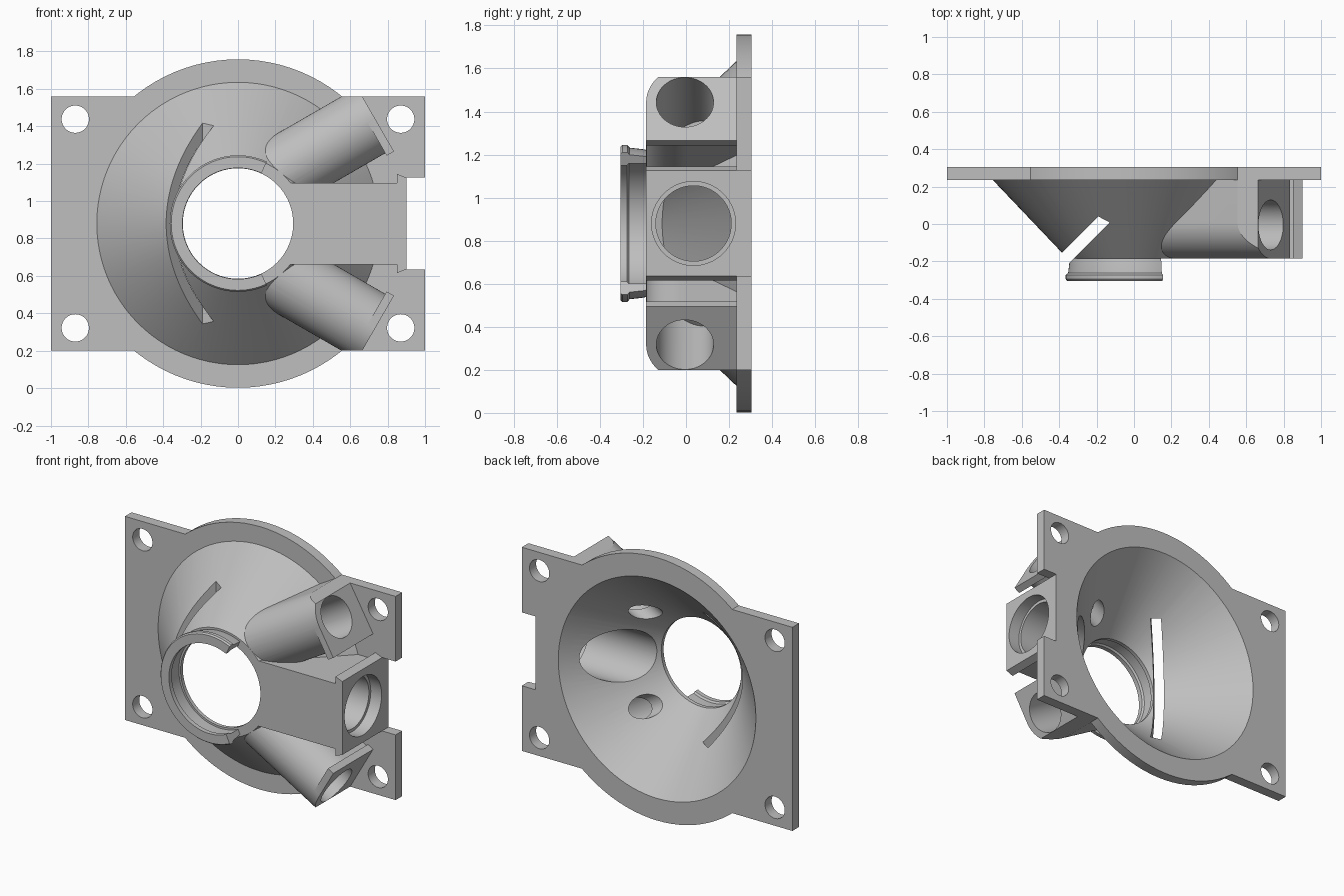
import bpy, bmesh, math
from mathutils import Vector

cube = bpy.data.objects.get("Cube")
if cube:
    bpy.data.objects.remove(cube)

CENTRE = Vector((0, 0, 0.88))
SEGMENTS = 96

grey = bpy.data.materials.new("plain grey")
grey.use_nodes = True
grey.diffuse_color = (0.52, 0.52, 0.52, 1)
grey.node_tree.nodes["Principled BSDF"].inputs["Base Color"].default_value = grey.diffuse_color


def finish(bm, name):
    bmesh.ops.recalc_face_normals(bm, faces=bm.faces)
    mesh = bpy.data.meshes.new(name)
    bm.to_mesh(mesh)
    bm.free()
    obj = bpy.data.objects.new(name, mesh)
    bpy.context.collection.objects.link(obj)
    mesh.materials.append(grey)
    return obj


def prism(name, points, start, end, u, v, w):
    """Polygon in the u/v plane, extruded along w, measured from the centre."""
    u, v, w = Vector(u), Vector(v), Vector(w)
    bm = bmesh.new()
    ends = [[bm.verts.new(CENTRE + u * a + v * b + w * d) for a, b in points]
            for d in (start, end)]
    for ring in ends:
        bm.faces.new(ring)
    for i in range(len(points)):
        j = (i + 1) % len(points)
        bm.faces.new((ends[0][i], ends[0][j], ends[1][j], ends[1][i]))
    return finish(bm, name)


def front_prism(name, points, start, end):
    return prism(name, points, start, end, (1, 0, 0), (0, 0, 1), (0, 1, 0))


def circle(radius, x=0, y=0, count=SEGMENTS):
    return [(x + radius * math.cos(math.tau * i / count),
             y + radius * math.sin(math.tau * i / count)) for i in range(count)]


def lathe(name, profile, first=0, last=360):
    """Turn (radius, y) points about the main axis; a part turn closes its profile."""
    full = last - first == 360
    steps = SEGMENTS if full else 64
    bm = bmesh.new()
    rings = []
    for i in range(steps if full else steps + 1):
        a = math.radians(first + (last - first) * i / steps)
        rings.append([bm.verts.new(CENTRE + Vector((r * math.cos(a), y, r * math.sin(a))))
                      for r, y in profile])
    n = len(profile)
    for i in range(steps):
        here, there = rings[i], rings[(i + 1) % len(rings)]
        for k in range(n - 1 if full else n):
            m = (k + 1) % n
            bm.faces.new((here[k], here[m], there[m], there[k]))
    if full:
        bm.faces.new([ring[0] for ring in rings])
        bm.faces.new([ring[-1] for ring in rings])
    else:
        bm.faces.new(rings[0])
        bm.faces.new(rings[-1])
    return finish(bm, name)


def combine(target, tool, operation):
    mod = target.modifiers.new(operation, 'BOOLEAN')
    mod.operation = operation
    mod.solver = 'EXACT'
    mod.object = tool
    bpy.ops.object.select_all(action='DESELECT')
    bpy.context.view_layer.objects.active = target
    target.select_set(True)
    bpy.ops.object.modifier_apply(modifier=mod.name)
    bpy.data.objects.remove(tool)


# Mounting plate with a notch on its left edge, and a round rim
body = front_prism("reflector_housing",
                   [(-1, -0.68), (1, -0.68), (1, -0.245), (0.9, -0.245),
                    (0.9, 0.245), (1, 0.245), (1, 0.68), (-1, 0.68)], 0.235, 0.305)
combine(body, front_prism("rim", circle(0.878), 0.235, 0.305), 'UNION')

# Straight side arm with a flared end
upper = [(0.9, 0.245), (0.85, 0.265), (0.85, 0.218), (0.2, 0.218)]
outline = upper + [(x, -z) for x, z in reversed(upper)]
arm = front_prism("side_arm", outline, -0.185, 0.27)

# Two slanted tubes, mirrored about the arm
OFFSET, TUBE_Y, TUBE_R, TUBE_END = 0.122, 0.005, 0.19, 0.915
c30, s30 = math.cos(math.radians(30)), 0.5
frames = [((-s30, 0, c30 * s), (0, 1, 0), (c30, 0, s30 * s)) for s in (1, -1)]
for s, frame in zip((1, -1), frames):
    arc = [(OFFSET + TUBE_R * math.cos(a), TUBE_Y + TUBE_R * math.sin(a))
           for a in [math.pi + math.pi * i / 40 for i in range(41)]]
    outline = arc + [(OFFSET + TUBE_R, 0.27), (OFFSET - TUBE_R, 0.27)]
    tube = prism("slanted_tube", outline, 0.28, TUBE_END, *frame)
    foot = [(OFFSET - 0.205, -0.185), (OFFSET, -0.185),
            (OFFSET, 0.27), (OFFSET - 0.205, 0.27)]
    combine(tube, prism("tube_foot", foot, 0.87, TUBE_END, *frame), 'UNION')
    trim = [(0, 0.68 * s), (1.5, 0.68 * s), (1.5, 1.2 * s), (0, 1.2 * s)]
    combine(tube, front_prism("trim_cutter", trim, -0.5, 0.5), 'DIFFERENCE')
    combine(arm, tube, 'UNION')

# Wide tube bores, which end on the outside of the cone
for frame in frames:
    combine(arm, prism("tube_bore_cutter", circle(0.133, OFFSET, -0.005, 64),
                       0.36, 1.2, *frame), 'DIFFERENCE')
combine(body, arm, 'UNION')

# Cone
combine(body, lathe("cone", [(0.355, -0.185), (0.755, 0.235), (0.755, 0.28)]), 'UNION')

# Neck collar, open beside the arm
neck = [(0.308, -0.17), (0.338, -0.17), (0.345, -0.2), (0.352, -0.262), (0.365, -0.272),
        (0.365, -0.295), (0.357, -0.305), (0.297, -0.305), (0.297, -0.275), (0.308, -0.265)]
combine(body, lathe("neck_collar", neck, 65, 295), 'UNION')

# Hollow inside of the cone and the front opening
combine(body, lathe("cavity_cutter", [(0.295, -0.5), (0.295, -0.16),
                                      (0.73, 0.305), (0.786, 0.365)]), 'DIFFERENCE')

# Stepped bore of the arm and narrow passages from the tubes into the cone
side = ((0, 1, 0), (0, 0, 1), (1, 0, 0))
for radius, start in ((0.175, 0.05), (0.195, 0.82)):
    combine(body, prism("arm_bore_cutter", circle(radius, 0.035), start, 1.2, *side),
            'DIFFERENCE')
for frame in frames:
    combine(body, prism("passage_cutter", circle(0.073, OFFSET, -0.005, 64),
                        0.2, 1.2, *frame), 'DIFFERENCE')

# Screw holes
for x in (-0.87, 0.87):
    for z in (-0.558, 0.558):
        combine(body, front_prism("screw_cutter", circle(0.073, x, z, 48), 0.1, 0.5),
                'DIFFERENCE')

# Diagonal slot through the cone
slot = [(-0.13, 0.008), (-0.19, 0.04), (-0.69, -0.46), (-0.63, -0.492)]
combine(body, prism("slot_cutter", slot, -0.9, 0.9, (1, 0, 0), (0, 1, 0), (0, 0, 1)),
        'DIFFERENCE')

bpy.ops.object.select_all(action='DESELECT')
body.select_set(True)
bpy.context.view_layer.objects.active = body
bpy.ops.object.shade_smooth_by_angle(angle=math.radians(25))
